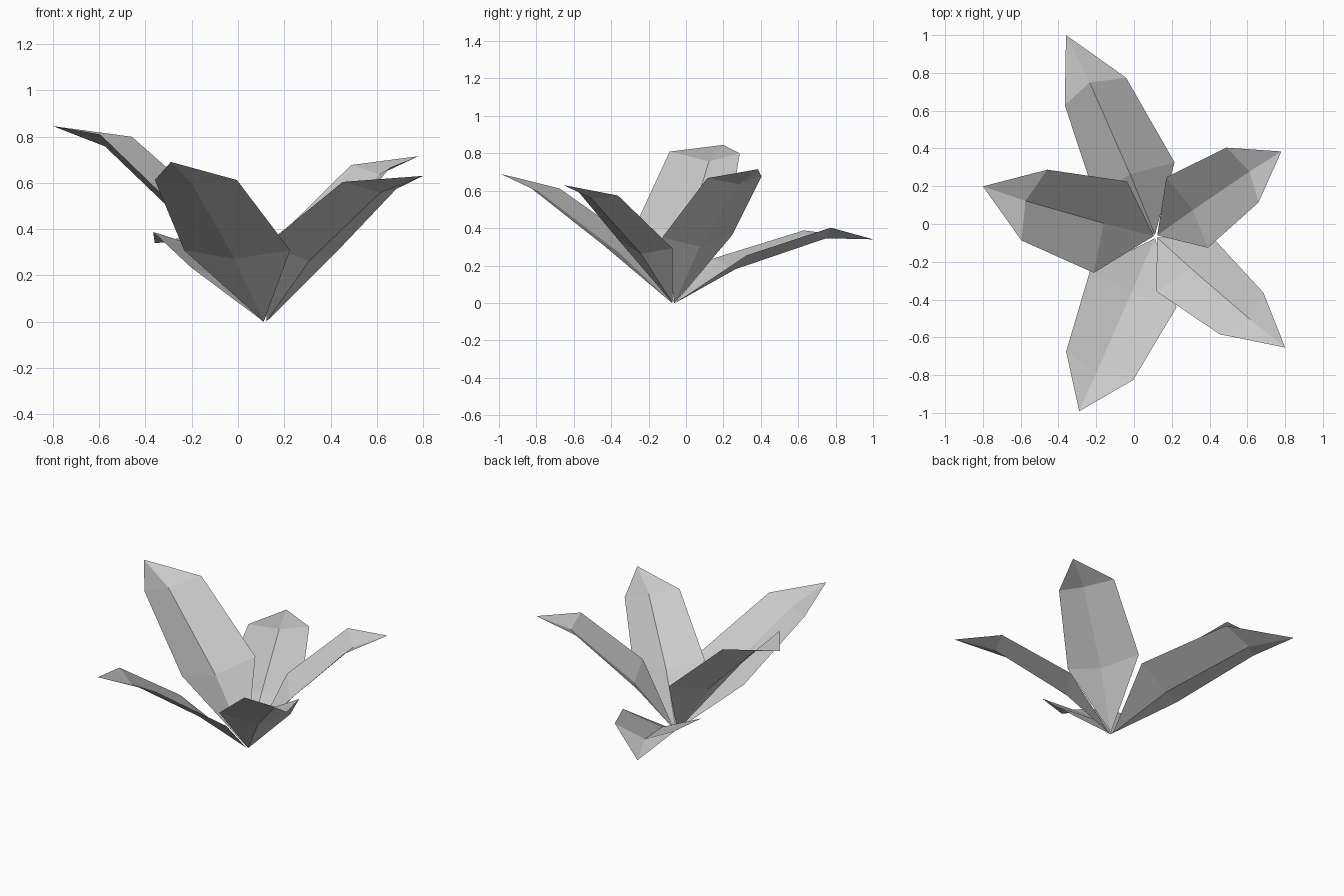
import bpy
import bmesh
from mathutils import Vector

default_cube = bpy.data.objects.get("Cube")
if default_cube:
    bpy.data.objects.remove(default_cube, do_unlink=True)

# One pale grey for the whole plant
grey = bpy.data.materials.new("pale_grey")
grey.use_nodes = True
colour = (0.6, 0.6, 0.6, 1)
grey.diffuse_color = colour
grey.node_tree.nodes["Principled BSDF"].inputs["Base Color"].default_value = colour

ROOT = Vector((0.115, -0.066, 0))
LOWER_WIDTH = 0.645   # half width of the lower row, in blade widths
UPPER_WIDTH = 0.5     # half width of the upper row


def make_leaf(name, length, width, lift):
    """Folded blade spanned by its length, width and arch vectors."""
    length, width, lift = Vector(length), Vector(width), Vector(lift)
    bm = bmesh.new()

    def point(along, across, up):
        return bm.verts.new(ROOT + length * along + width * across + lift * up)

    # Stem point sits slightly out from the common root
    outward = Vector((length.x, length.y, 0)).normalized()
    base = bm.verts.new(ROOT + outward * 0.01)
    tip = point(1, 0, 0)

    # Sunken midrib
    rib_low = point(0.35, 0, 0.5)
    rib_high = point(0.81, 0, 0.57)

    # Mirrored halves on each side of the midrib
    for side in (1, -1):
        edge_low = point(0.36, side * LOWER_WIDTH, 1)
        edge_high = point(0.8, side * UPPER_WIDTH, 1)
        for loop in ((base, edge_low, rib_low),
                     (rib_low, edge_low, edge_high, rib_high),
                     (rib_high, edge_high, tip)):
            bm.faces.new(loop if side > 0 else loop[::-1])

    mesh = bpy.data.meshes.new(name)
    bm.to_mesh(mesh)
    bm.free()
    mesh.materials.append(grey)
    leaf = bpy.data.objects.new(name, mesh)
    bpy.context.scene.collection.objects.link(leaf)
    return leaf


# Leaves fanned around the root
make_leaf("right_leaf", length=(-0.915, 0.265, 0.845),
          width=(0.137, 0.375, -0.01), lift=(0.09, -0.046, 0.128))
make_leaf("front_leaf", length=(-0.405, -0.925, 0.69),
          width=(-0.355, 0.15, 0), lift=(0.027, 0.055, 0.06))
make_leaf("back_leaf", length=(-0.475, 1.066, 0.34),
          width=(0.325, 0.145, 0.015), lift=(0.061, -0.085, 0.123))
make_leaf("back_left_leaf", length=(0.665, 0.45, 0.715),
          width=(0.17, -0.29, -0.01), lift=(-0.073, -0.035, 0.1))
make_leaf("front_left_leaf", length=(0.685, -0.588, 0.63),
          width=(-0.232, -0.22, 0.03), lift=(-0.094, 0.063, 0.085))
